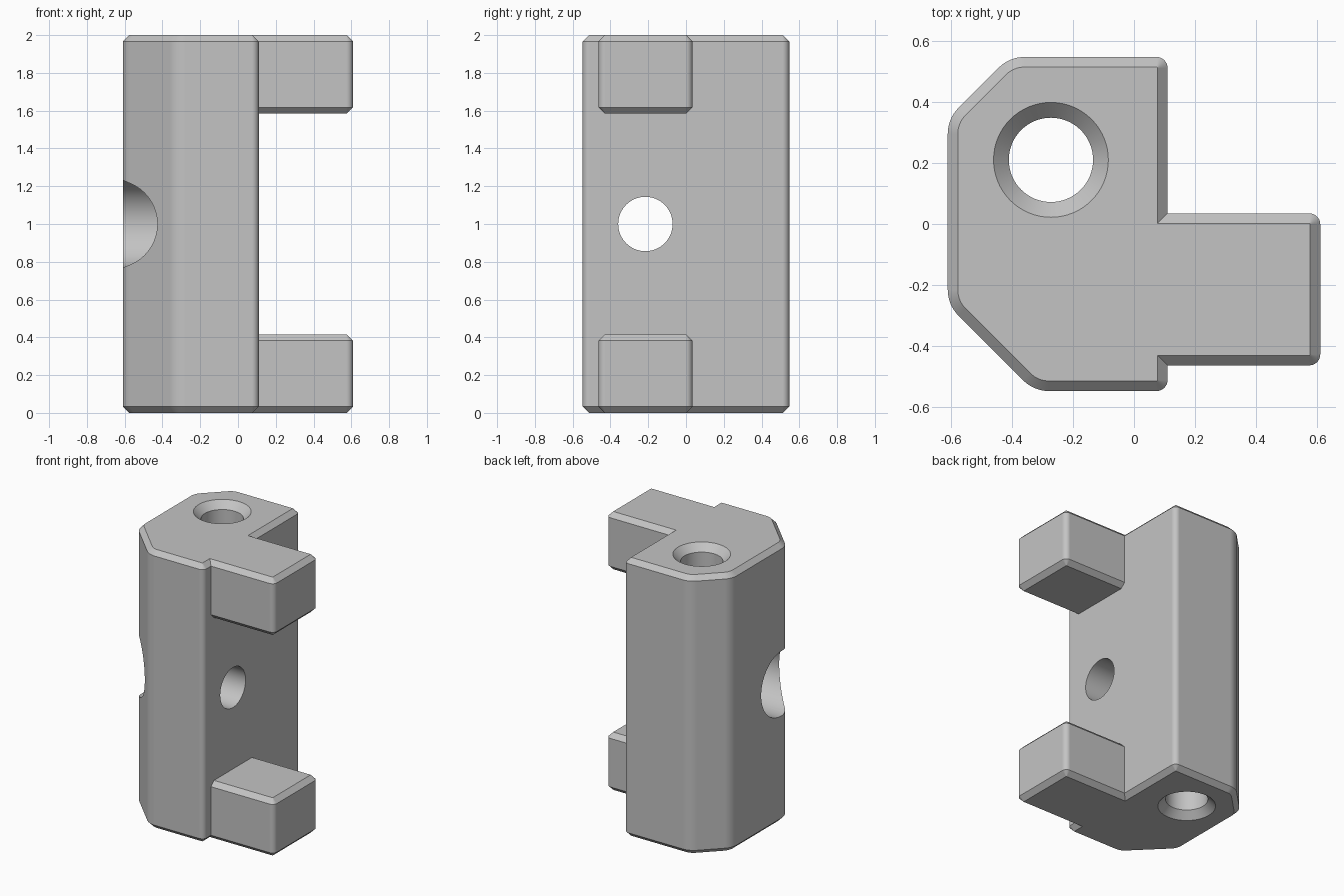
import bpy, bmesh
from math import pi, cos, sin, tan, radians
from mathutils import Vector, Matrix

default = bpy.data.objects.get("Cube")
if default:
    bpy.data.objects.remove(default, do_unlink=True)

CHAMFER = 0.033
SMALL, LARGE = 0.036, 0.12      # corner rounding radii

grey = bpy.data.materials.new("plain grey")
colour = (0.55, 0.55, 0.55, 1)
grey.diffuse_color = colour
grey.use_nodes = True
grey.node_tree.nodes["Principled BSDF"].inputs["Base Color"].default_value = colour


def loft(name, rings):
    """Closed solid through a stack of equal-length rings."""
    bm = bmesh.new()
    rows = [[bm.verts.new(p) for p in ring] for ring in rings]
    n = len(rows[0])
    for a, b in zip(rows, rows[1:]):
        for i in range(n):
            j = (i + 1) % n
            bm.faces.new((a[i], a[j], b[j], b[i]))
    bm.faces.new(rows[0][::-1])
    bm.faces.new(rows[-1])
    bmesh.ops.recalc_face_normals(bm, faces=bm.faces)
    mesh = bpy.data.meshes.new(name)
    bm.to_mesh(mesh)
    bm.free()
    mesh.materials.append(grey)
    obj = bpy.data.objects.new(name, mesh)
    bpy.context.collection.objects.link(obj)
    return obj


def outline(corners, inset, z, steps=8):
    """Convex counter-clockwise outline with rounded corners, moved inward."""
    points = []
    for i, (x, y, r) in enumerate(corners):
        p = Vector((x, y))
        before = (p - Vector(corners[i - 1][:2])).normalized()
        after = (Vector(corners[(i + 1) % len(corners)][:2]) - p).normalized()
        turn = before.angle(after)
        normal = Vector((before.y, -before.x))
        centre = p - before * r * tan(turn / 2) - normal * r
        for k in range(steps + 1):
            direction = Matrix.Rotation(turn * k / steps, 2) @ normal
            q = centre + direction * (r - inset)
            points.append((q.x, q.y, z))
    return points


def chamfered_prism(name, corners, z0, z1):
    levels = [(CHAMFER, z0), (0, z0 + CHAMFER), (0, z1 - CHAMFER), (CHAMFER, z1)]
    return loft(name, [outline(corners, d, z) for d, z in levels])


def turned(name, profile, matrix, sides=64):
    """Solid of revolution from (radius, height) pairs."""
    angles = [2 * pi * i / sides for i in range(sides)]
    return loft(name, [[matrix @ Vector((r * cos(a), r * sin(a), h)) for a in angles]
                       for r, h in profile])


def combine(target, tool, operation):
    mod = target.modifiers.new(operation, 'BOOLEAN')
    mod.operation, mod.solver, mod.object = operation, 'EXACT', tool
    bpy.context.view_layer.objects.active = target
    bpy.ops.object.modifier_apply(modifier=mod.name)
    bpy.data.objects.remove(tool, do_unlink=True)


# Main block with two cut-off corners on the right
block = chamfered_prism("clamp_block", [
    (-0.328, -0.547, LARGE), (0.11, -0.547, SMALL), (0.11, 0.547, SMALL),
    (-0.408, 0.547, LARGE), (-0.61, 0.345, LARGE), (-0.61, -0.265, LARGE)], 0, 2)

# Lower and upper arms
arm = [(0, -0.463, SMALL), (0.61, -0.463, SMALL), (0.61, 0.035, SMALL), (0, 0.035, SMALL)]
for name, z0, z1 in (("lower_arm", 0, 0.415), ("upper_arm", 1.585, 2)):
    combine(block, chamfered_prism(name, arm, z0, z1), 'UNION')

# Upright bore, countersunk at both ends
combine(block, turned("upright_bore", [
    (0.238, -0.05), (0.138, 0.05), (0.138, 1.95), (0.238, 2.05)],
    Matrix.Translation((-0.272, 0.21, 0))), 'DIFFERENCE')

# Cross bore with a wide counterbore on the right
combine(block, turned("cross_bore", [
    (0.233, -0.8), (0.233, -0.31), (0.144, -0.31), (0.144, 0.3)],
    Matrix.Translation((0, -0.215, 1)) @ Matrix.Rotation(radians(90), 4, 'Y')),
    'DIFFERENCE')

# Smooth rounded parts, keep flat faces and chamfers crisp
bpy.ops.object.select_all(action='DESELECT')
block.select_set(True)
bpy.context.view_layer.objects.active = block
bpy.ops.object.shade_smooth_by_angle(angle=radians(30))
weighted = block.modifiers.new("even_shading", 'WEIGHTED_NORMAL')
weighted.keep_sharp = True
